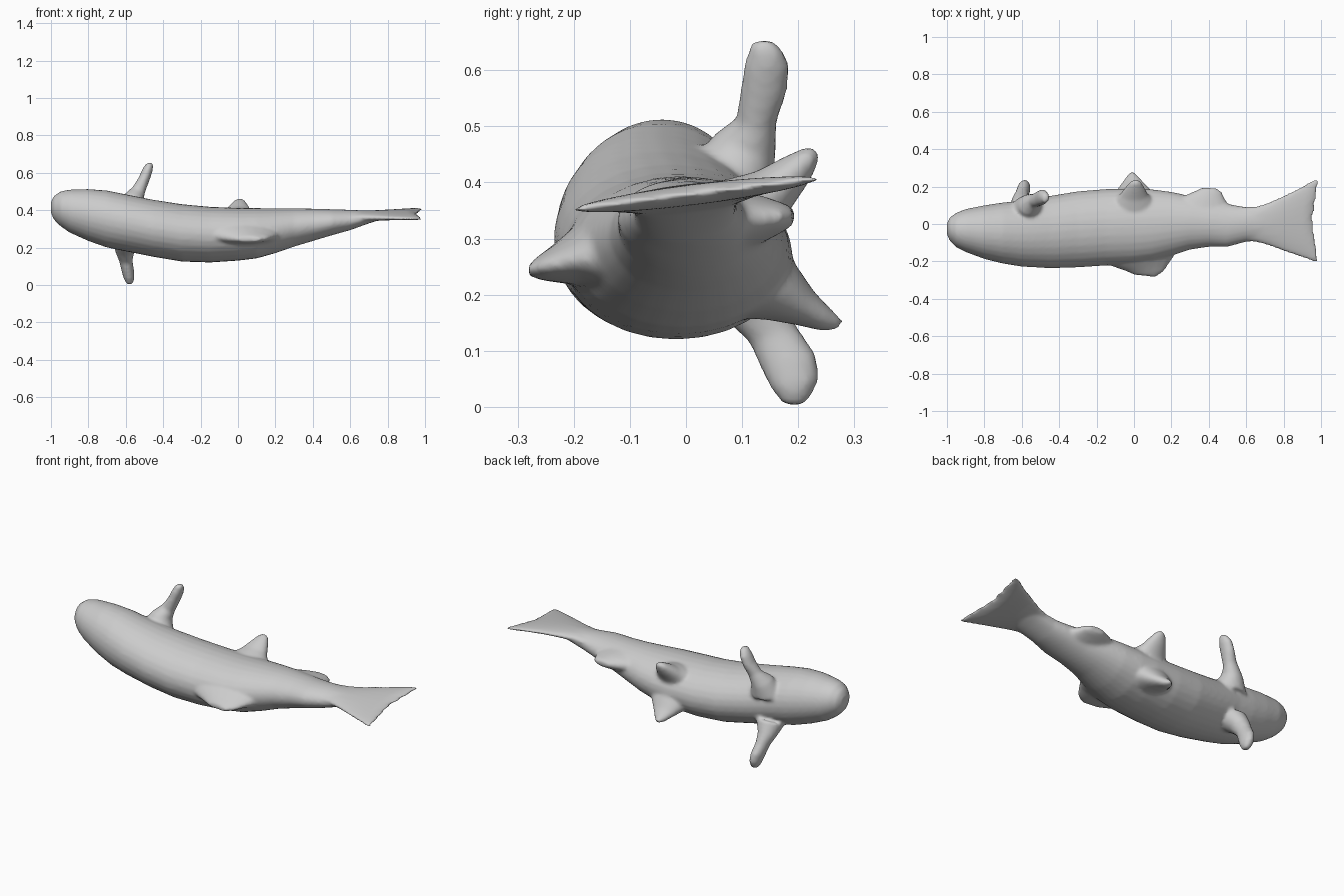
import bpy, bmesh, math
from mathutils import Vector

grey = bpy.data.materials.new("grey")
grey.diffuse_color = (0.6, 0.6, 0.6, 1)
bm = bmesh.new()


def loft(rings, n=28):
    """Skin elliptical rings: (centre, half axis U, half axis V, sweep of the U ends along x)."""
    loops = []
    for c, u, v, sweep in rings:
        c, u, v = Vector(c), Vector(u), Vector(v)
        loop = []
        for i in range(n):
            a = 2 * math.pi * i / n
            p = c + u * math.cos(a) + v * math.sin(a)
            p.x += sweep * math.cos(a) ** 2
            loop.append(bm.verts.new(p))
        loops.append(loop)
    faces = [bm.faces.new((a[i], a[(i + 1) % n], b[(i + 1) % n], b[i]))
             for a, b in zip(loops, loops[1:]) for i in range(n)]
    # fan caps
    for loop, flip in ((loops[0], True), (loops[-1], False)):
        mid = bm.verts.new(sum((v.co for v in loop), Vector()) / n)
        for i in range(n):
            a, b = loop[i], loop[(i + 1) % n]
            faces.append(bm.faces.new((b, a, mid) if flip else (a, b, mid)))
    bmesh.ops.recalc_face_normals(bm, faces=faces)


def body_ring(x, y0, y1, z0, z1, tilt=0.0, sweep=0.0):
    hy = (y1 - y0) / 2
    return ((x, (y0 + y1) / 2, (z0 + z1) / 2), (0, hy, hy * tilt), (0, 0, (z1 - z0) / 2), sweep)


# body: x, y range, z range
loft([body_ring(*r) for r in (
    (-1.0, -.055, .005, .385, .445), (-.985, -.09, .035, .35, .475), (-.95, -.125, .06, .315, .5),
    (-.9, -.15, .08, .28, .51), (-.8, -.187, .10, .235, .513), (-.7, -.212, .115, .20, .505),
    (-.6, -.228, .125, .18, .485), (-.45, -.236, .15, .15, .455), (-.3, -.232, .175, .125, .432),
    (-.15, -.222, .187, .12, .418), (0, -.215, .19, .13, .412), (.1, -.20, .185, .142, .411),
    (.2, -.17, .172, .17, .41), (.3, -.137, .15, .205, .41), (.4, -.122, .125, .235, .408),
    (.5, -.122, .108, .265, .405), (.6, -.095, .09, .293, .402, .05), (.7, -.09, .09, .33, .397, .08),
    (.76, -.09, .09, .35, .39, .1))])

# tail fin, tilted and swept back at the tips
loft([body_ring(*r) for r in (
    (.56, -.09, .09, .325, .39, .06, 0), (.65, -.095, .092, .335, .397, .08, 0),
    (.72, -.115, .115, .343, .397, .1, 0), (.8, -.148, .155, .352, .397, .12, .005),
    (.865, -.178, .198, .358, .397, .125, .025), (.91, -.2, .235, .361, .397, .125, .045),
    (.932, -.205, .242, .367, .393, .125, .055))])


def fin(*rings):
    """Blade: rings of centre, chord vector and thickness vector."""
    loft([(c, u, v, 0) for c, u, v in rings], 20)


# upper pectoral fin
fin(((-.57, .08, .40), (0, .07, -.03), (.09, 0, 0)),
    ((-.56, .105, .465), (0, .055, -.02), (.055, 0, -.01)),
    ((-.53, .125, .51), (0, .037, 0), (.033, 0, -.015)),
    ((-.505, .138, .56), (0, .042, 0), (.028, 0, -.012)),
    ((-.485, .144, .61), (0, .041, 0), (.026, 0, -.01)),
    ((-.472, .143, .642), (0, .028, -.004), (.02, 0, -.006)),
    ((-.468, .14, .654), (0, .014, 0), (.01, 0, 0)))

# lower pectoral fin
fin(((-.59, .07, .23), (0, .07, .03), (.08, 0, 0)),
    ((-.605, .12, .175), (0, .05, .02), (.05, 0, 0)),
    ((-.6, .155, .13), (0, .042, .015), (.036, 0, 0)),
    ((-.59, .183, .08), (0, .05, .012), (.034, 0, 0)),
    ((-.583, .194, .04), (0, .043, .008), (.03, 0, 0)),
    ((-.58, .196, .012), (0, .026, .004), (.02, 0, 0)),
    ((-.578, .195, .002), (0, .012, 0), (.01, 0, 0)))

# upper and lower pelvic fins
fin(((0, .10, .34), (.13, 0, 0), (0, -.05, .06)),
    ((0, .155, .385), (.075, 0, 0), (0, -.03, .035)),
    ((.005, .195, .42), (.05, 0, 0), (0, -.02, .026)),
    ((.008, .22, .443), (.032, 0, 0), (0, -.012, .018)),
    ((.01, .233, .455), (.015, 0, 0), (0, -.005, .009)))
fin(((0, .10, .24), (.15, 0, 0), (0, .05, .08)),
    ((0, .17, .205), (.10, 0, 0), (0, .025, .05)),
    ((-.005, .215, .175), (.062, 0, 0), (0, .014, .03)),
    ((-.008, .25, .155), (.035, 0, 0), (0, .008, .02)),
    ((-.01, .277, .145), (.012, 0, 0), (0, .003, .008)))

# dorsal fin
fin(((.02, -.13, .27), (.24, .03, 0), (0, -.02, .09)),
    ((.03, -.205, .262), (.17, .012, 0), (0, -.01, .045)),
    ((.05, -.25, .25), (.11, -.004, 0), (0, -.004, .026)),
    ((.06, -.277, .244), (.06, -.006, 0), (0, 0, .014)))

# anal fin
fin(((.36, .08, .33), (.17, -.02, 0), (0, 0, .06)),
    ((.38, .14, .335), (.11, -.012, 0), (0, 0, .04)),
    ((.4, .175, .338), (.07, -.004, 0), (0, 0, .025)),
    ((.405, .192, .34), (.04, -.003, 0), (0, 0, .014)))

# one continuous skin
mesh = bpy.data.meshes.new("fish")
bm.to_mesh(mesh)
bm.free()
mesh.materials.append(grey)
fish = bpy.data.objects.new("fish", mesh)
bpy.context.collection.objects.link(fish)
remesh = fish.modifiers.new("blend", 'REMESH')
remesh.mode = 'VOXEL'
remesh.voxel_size = 0.009
remesh.use_smooth_shade = True
smooth = fish.modifiers.new("soften", 'SMOOTH')
smooth.factor = 0.5
smooth.iterations = 6
